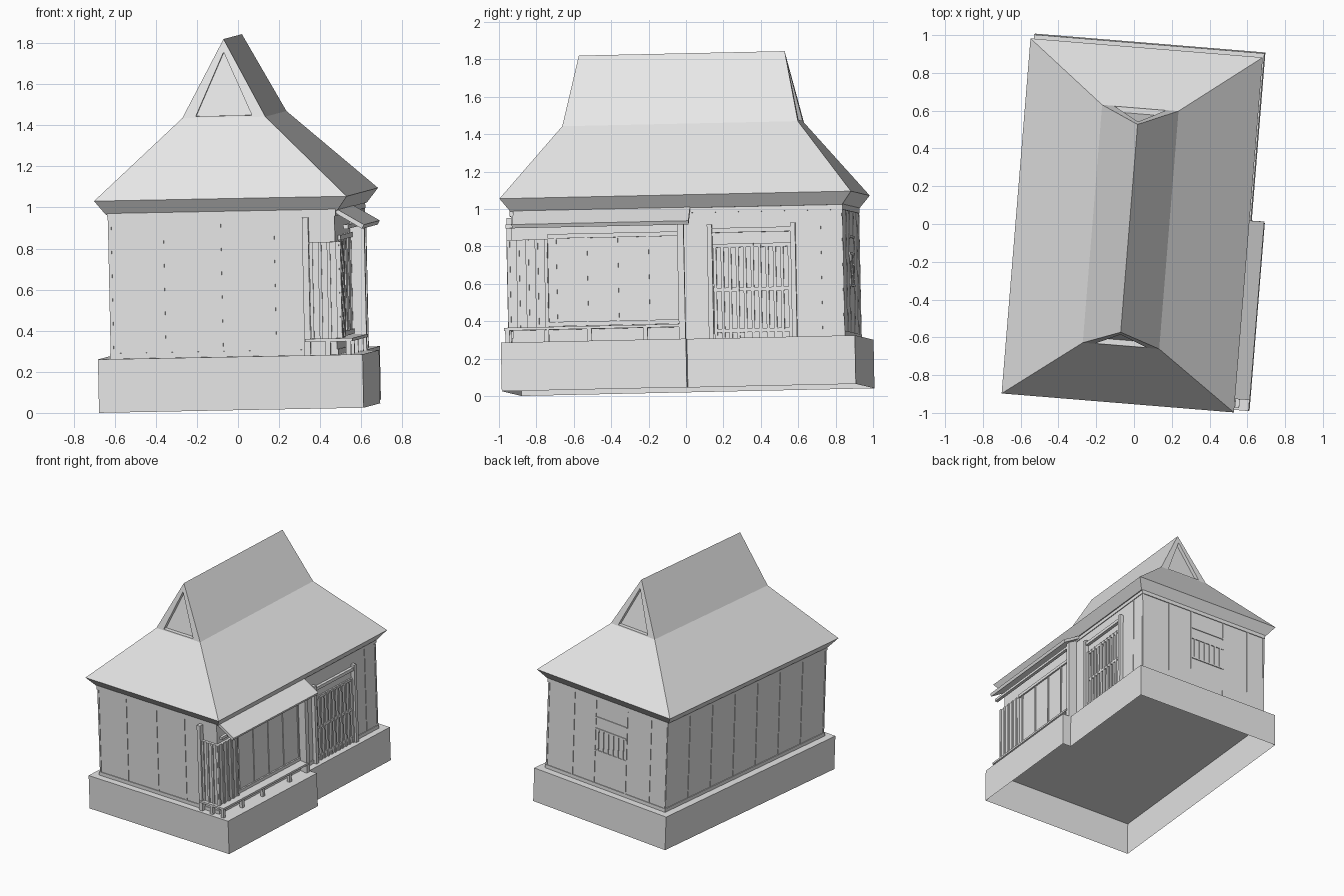
import bpy
import bmesh
from mathutils import Matrix, Vector
from math import radians

cube = bpy.data.objects.get("Cube")
if cube:
    bpy.data.objects.remove(cube, do_unlink=True)

# One pale grey colour throughout
GREY = (0.8, 0.8, 0.8, 1)
mat = bpy.data.materials.new("pale_grey")
mat.use_nodes = True
mat.diffuse_color = GREY
mat.node_tree.nodes["Principled BSDF"].inputs["Base Color"].default_value = GREY

# The whole house stands slightly turned and tilted
POSE = (Matrix.Translation((0, 0, 0.032)) @ Matrix.Rotation(0.02, 4, 'X')
        @ Matrix.Rotation(-0.021, 4, 'Y') @ Matrix.Rotation(radians(-4.65), 4, 'Z'))


def finish(name, bm):
    bmesh.ops.recalc_face_normals(bm, faces=bm.faces)
    mesh = bpy.data.meshes.new(name)
    bm.to_mesh(mesh)
    bm.free()
    mesh.transform(POSE)
    mesh.materials.append(mat)
    obj = bpy.data.objects.new(name, mesh)
    bpy.context.collection.objects.link(obj)
    return obj


def boxes(name, spans):
    """One object from boxes given as (x range, y range, z range)."""
    bm = bmesh.new()
    for span in spans:
        lo, hi = Vector([s[0] for s in span]), Vector([s[1] for s in span])
        m = Matrix.Translation((lo + hi) / 2) @ Matrix.Diagonal((*(hi - lo), 1))
        bmesh.ops.create_cube(bm, size=1, matrix=m)
    return finish(name, bm)


def loft(rings, bottom, top):
    """Bridge equal rings of points, optionally capping the ends."""
    bm = bmesh.new()
    rows = [[bm.verts.new(p) for p in ring] for ring in rings]
    n = len(rows[0])
    for a, b in zip(rows, rows[1:]):
        for i in range(n):
            j = (i + 1) % n
            bm.faces.new((a[i], a[j], b[j], b[i]))
    if bottom:
        bm.faces.new(rows[0][::-1])
    if top:
        bm.faces.new(rows[-1])
    return bm


def mid(c, r):
    return (c - r, c + r)


# Plinth, open underneath, wider beside the porch
outline = [(-0.603, -0.932), (0.69, -0.932), (0.69, 0.061),
           (0.62, 0.061), (0.62, 0.962), (-0.603, 0.962)]
FLOOR, TOP = 0.26, 0.97
finish("plinth", loft([[(x, y, z) for x, y in outline] for z in (0, FLOOR)], False, True))

# Walls
X0, X1, Y0, Y1 = -0.541, 0.562, -0.875, 0.9
boxes("house_walls", [((X0, X1), (Y0, Y1), (FLOOR, TOP))])

# Sill and top plate around the walls
P = 0.006
for name, z in (("wall_sill", (FLOOR, 0.287)), ("wall_top_plate", (0.935, TOP))):
    boxes(name, [((X0 - P, X1 + P), (Y0 - P, Y1 + P), z)])

# Slim vertical battens on the plain walls
W, D = 0.006, 0.004
H = (FLOOR, TOP)
front = [X0 + W, -0.28, 0.0, 0.26]
back = [X0 + W, -0.39, -0.17, 0.12, 0.32, X1 - W]
boxes("front_battens", [(mid(x, W), (Y0 - D, Y0), H) for x in front])
boxes("back_battens", [(mid(x, W), (Y1, Y1 + D), H) for x in back])
left = [Y0 + W + i * (Y1 - Y0 - 2 * W) / 7 for i in range(8)]
boxes("left_battens", [((X0 - D, X0), mid(y, W), H) for y in left])
boxes("right_battens", [((X1, X1 + D), mid(y, W), H) for y in (0.78, Y1 - W)])

# Back window: rails and slats
boxes("back_window_rails", [((-0.17, 0.12), (Y1, Y1 + W), mid(z, W))
                            for z in (0.54, 0.71, 0.8)])
boxes("back_window_slats", [(mid(-0.14 + 0.046 * i, W), (Y1, Y1 + W), (0.54, 0.71))
                            for i in range(6)])


# Two-tier roof with sloping eave
def rect(rx, ry, z):
    return [(0.011 + sx * rx, 0.014 + sy * ry, z)
            for sx, sy in ((-1, -1), (1, -1), (1, 1), (-1, 1))]


KINK, RIDGE = 1.42, 1.8
bm = loft([rect(0.565, 0.89, 0.962), rect(0.617, 0.943, 1.031),
           rect(0.203, 0.632, KINK), rect(0, 0.552, RIDGE)], True, False)
bmesh.ops.remove_doubles(bm, verts=bm.verts, dist=0.0001)

# Sunken triangles in both gables
for gable in [f for f in bm.faces if len(f.verts) == 3]:
    side = 1 if gable.calc_center_median().y > 0 else -1
    bmesh.ops.inset_individual(bm, faces=[gable], thickness=0.03)
    for v in gable.verts:
        if v.co.z > 1.6:
            v.co.z = 1.737
        else:
            v.co.z = KINK + 0.008
            v.co.x = 0.011 + (0.137 if v.co.x > 0.011 else -0.137)
        t = (v.co.z - KINK) / (RIDGE - KINK)
        v.co.y = 0.014 + side * (0.632 - 0.08 * t)
    bmesh.ops.inset_individual(bm, faces=[gable], thickness=0)
    for v in gable.verts:
        v.co.y -= side * 0.03
finish("roof", bm)

# Lean-to roof over the porch
slope = [(0.55, 0.982), (0.704, 0.89), (0.694, 0.87), (0.55, 0.958)]
finish("porch_roof", loft([[(x, y, z) for x, z in slope] for y in (-0.86, 0.088)], True, True))

# Porch posts and the beam below the lean-to
boxes("porch_posts", [(mid(0.42, 0.015), (-0.91, Y0), (FLOOR, 0.93)),
                      (mid(0.618, 0.015), (0.02, 0.055), (FLOOR, 0.92))])
boxes("porch_beam", [(mid(0.618, 0.012), (-0.9, 0.055), (0.872, 0.892))])
boxes("porch_end_wall", [((X1, 0.605), (0.025, 0.05), (FLOOR, 0.94))])

# Low ledge on short legs
LEDGE = (0.325, 0.34)
boxes("porch_ledge", [((0.41, 0.64), (-0.918, Y0), LEDGE),
                      ((X1, 0.64), (-0.918, 0.03), LEDGE)])
boxes("ledge_legs", [(mid(0.62, 0.012), mid(y, 0.012), (FLOOR, 0.325))
                     for y in (-0.9, -0.69, -0.46, -0.16)]
      + [(mid(0.52, 0.012), (-0.912, -0.888), (FLOOR, 0.325))])

# Slatted corner screen wrapping front and right
S = (0.34, 0.81)
boxes("corner_screen", [((0.435, 0.582), (-0.892, -0.68), S)])
boxes("screen_slats", [(mid(0.445 + 0.043 * i, 0.008), (-0.9, -0.89), S) for i in range(4)]
      + [((0.58, 0.59), mid(-0.89 + 0.05 * i, 0.008), S) for i in range(5)])

# Framed panels on the porch wall
boxes("porch_wall_frame", [((X1, X1 + 0.012), (-0.68, 0.025), mid(z, 0.012))
                           for z in (0.355, 0.825)])
boxes("porch_wall_battens", [((X1, X1 + W), mid(-0.64 + 0.165 * i, W), (0.355, 0.825))
                             for i in range(5)])

# Lattice door with posts and lintel
boxes("door_posts", [((X1, 0.592), mid(y, 0.013), (FLOOR, 0.87)) for y in (0.19, 0.637)])
boxes("door_lintel", [((X1, 0.585), (0.19, 0.637), (0.825, 0.85))])
boxes("door_rails", [((X1, 0.572), (0.205, 0.625), mid(z, 0.01)) for z in (0.3, 0.52, 0.755)])
boxes("door_bars", [((X1, 0.576), mid(0.215 + 0.04 * i, 0.008), (FLOOR, 0.765))
                    for i in range(11)])
